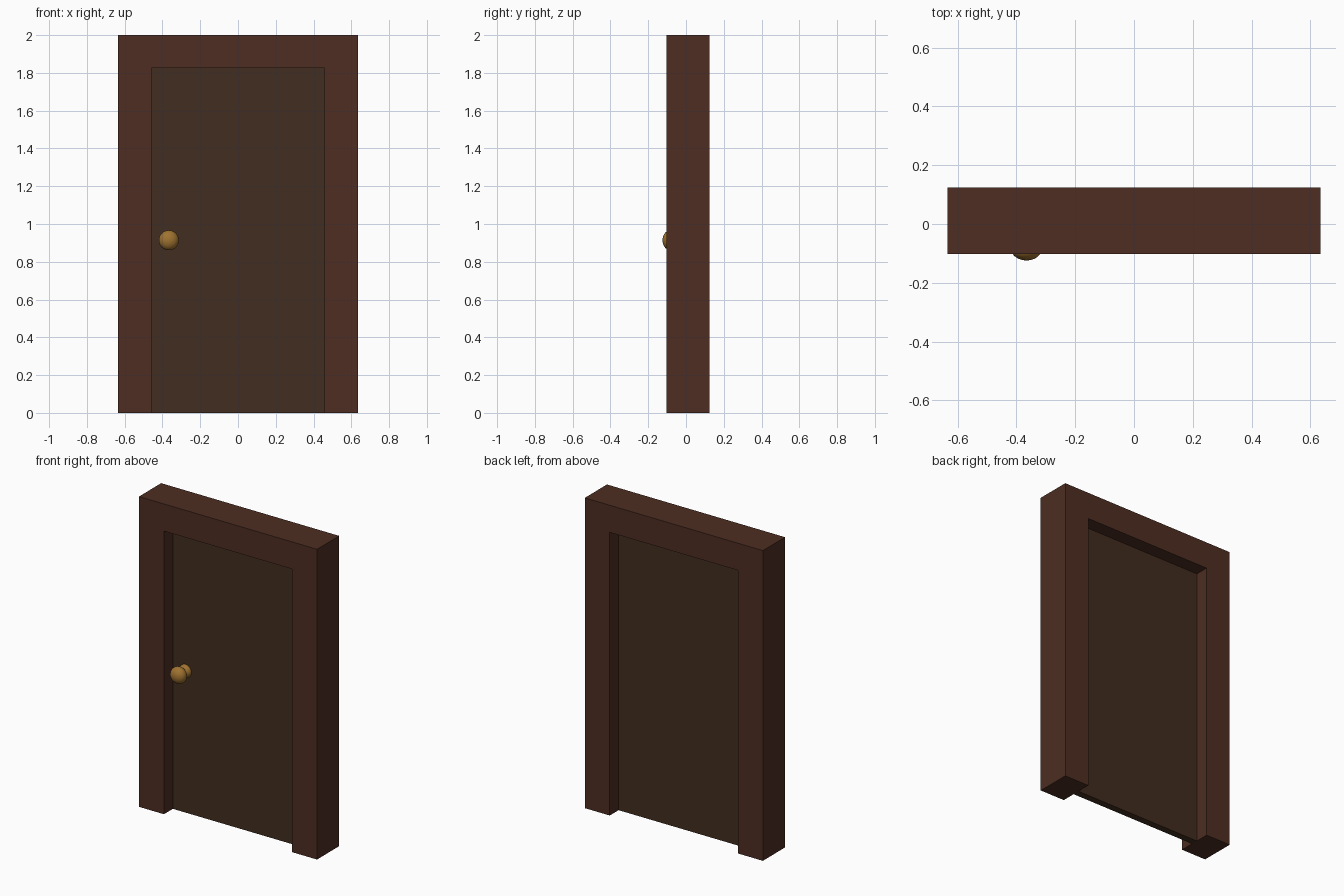
import bpy
import bmesh

if "Cube" in bpy.data.objects:
    bpy.data.objects.remove(bpy.data.objects["Cube"])


def material(name, rgb):
    m = bpy.data.materials.new(name)
    m.diffuse_color = (*rgb, 1.0)
    m.use_nodes = True
    m.node_tree.nodes["Principled BSDF"].inputs["Base Color"].default_value = m.diffuse_color
    return m


FRAME_WOOD = material("frame_wood", (0.075, 0.027, 0.016))
DOOR_WOOD = material("door_wood", (0.055, 0.026, 0.014))
BRASS = material("brass", (0.35, 0.17, 0.03))


def extrude_profile(name, points, y0, y1, mat):
    """Extrude an x-z outline from y0 to y1."""
    bm = bmesh.new()
    face = bm.faces.new([bm.verts.new((x, y0, z)) for x, z in points])
    res = bmesh.ops.extrude_face_region(bm, geom=[face])
    moved = [g for g in res["geom"] if isinstance(g, bmesh.types.BMVert)]
    bmesh.ops.translate(bm, verts=moved, vec=(0, y1 - y0, 0))
    if not any(f.normal.y < -0.9 or len(f.verts) == len(points) and
               abs(f.calc_center_median().y - y0) < 1e-6 for f in bm.faces):
        bm.faces.new(face.verts)
    bmesh.ops.recalc_face_normals(bm, faces=bm.faces)
    mesh = bpy.data.meshes.new(name)
    bm.to_mesh(mesh)
    bm.free()
    mesh.materials.append(mat)
    obj = bpy.data.objects.new(name, mesh)
    bpy.context.collection.objects.link(obj)
    return obj


def brass_ball(name, y, radius, depth):
    """Flattened smooth ball on the knob axis."""
    bpy.ops.mesh.primitive_uv_sphere_add(segments=32, ring_count=16, radius=1,
                                         location=(-0.366, y, 0.914))
    obj = bpy.context.object
    obj.name = name
    obj.scale = (radius, depth, radius)
    obj.data.materials.append(BRASS)
    bpy.ops.object.shade_smooth()


# Frame: two jambs and a lintel as one inverted U
half_w, open_w, open_h = 0.635, 0.457, 1.825
right = [(open_w, open_h), (open_w, 0), (half_w, 0), (half_w, 2)]
outline = right + [(-x, z) for x, z in reversed(right)]
extrude_profile("door_frame", outline, -0.102, 0.124, FRAME_WOOD)

# Door panel set halfway into the frame
extrude_profile("door_panel", [(-open_w, 0), (open_w, 0),
                               (open_w, open_h), (-open_w, open_h)],
                -0.011, 0.034, DOOR_WOOD)

# Knob and its base on the door
brass_ball("door_knob", -0.083, 0.053, 0.041)
brass_ball("knob_base", -0.012, 0.042, 0.034)
